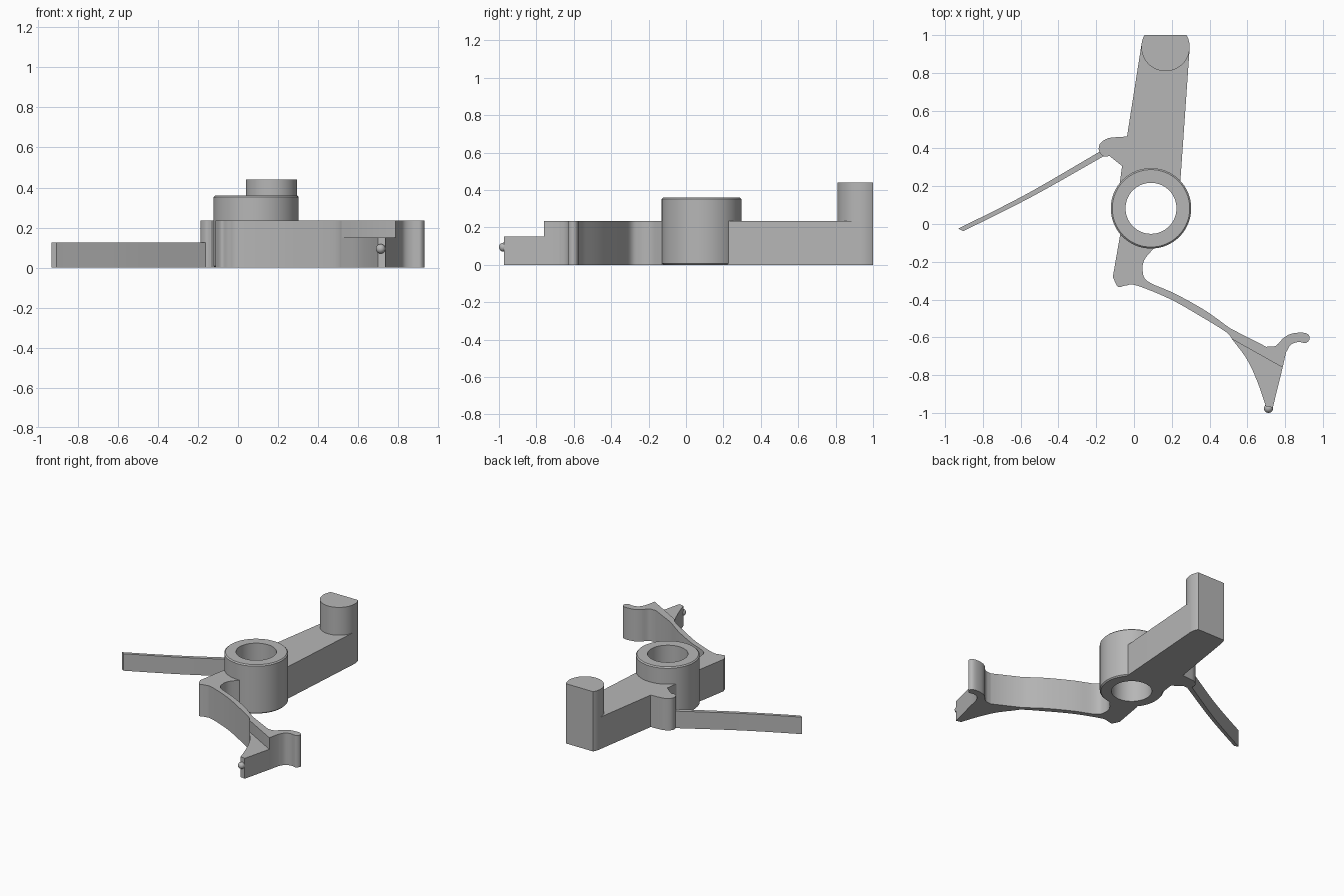
import bpy
import bmesh
from math import atan2, cos, pi, radians, sin
from mathutils import Vector

if "Cube" in bpy.data.objects:
    bpy.data.objects.remove(bpy.data.objects["Cube"])

gray = bpy.data.materials.new("plain gray")
gray.use_nodes = True
color = (0.47, 0.47, 0.47, 1)
gray.diffuse_color = color
gray.node_tree.nodes["Principled BSDF"].inputs["Base Color"].default_value = color

HUB = (0.09, 0.083)
HUB_RADIUS, BORE_RADIUS, BED_RADIUS = 0.213, 0.135, 0.175
ARM_TOP = 0.235


def arc(center, radius, start, end, steps=24):
    """Points along a circle between two angles in degrees."""
    angles = [radians(start + (end - start) * i / steps) for i in range(steps + 1)]
    return [(center[0] + radius * cos(a), center[1] + radius * sin(a)) for a in angles]


def smooth_path(points, steps=6):
    """Smooth curve running through every given point."""
    pts = [Vector(p) for p in points]
    pts = [2 * pts[0] - pts[1]] + pts + [2 * pts[-1] - pts[-2]]
    path = []
    for a, b, c, d in zip(pts, pts[1:], pts[2:], pts[3:]):
        for i in range(steps):
            t = i / steps
            path.append(tuple(b + (c - a) * t / 2
                              + (2 * a - 5 * b + 4 * c - d) * t * t / 2
                              + (3 * b - a - 3 * c + d) * t ** 3 / 2))
    return path + [tuple(pts[-2])]


def finish(obj):
    obj.data.materials.append(gray)
    bpy.ops.object.select_all(action="DESELECT")
    obj.select_set(True)
    bpy.context.view_layer.objects.active = obj
    bpy.ops.object.shade_smooth_by_angle(angle=radians(30))


def to_object(name, bm):
    bmesh.ops.recalc_face_normals(bm, faces=bm.faces)
    mesh = bpy.data.meshes.new(name)
    bm.to_mesh(mesh)
    bm.free()
    obj = bpy.data.objects.new(name, mesh)
    bpy.context.collection.objects.link(obj)
    finish(obj)
    return obj


def extrude_outline(name, outline, bottom, top):
    """Upright prism over a closed outline."""
    bm = bmesh.new()
    face = bm.faces.new([bm.verts.new((x, y, bottom)) for x, y in outline])
    grown = bmesh.ops.extrude_face_region(bm, geom=[face])["geom"]
    verts = [v for v in grown if isinstance(v, bmesh.types.BMVert)]
    bmesh.ops.translate(bm, verts=verts, vec=(0, 0, top - bottom))
    caps = [f for f in bm.faces if len(f.verts) > 4]
    bmesh.ops.triangulate(bm, faces=caps)
    return to_object(name, bm)


def lathe(name, center, profile, segments=64):
    """Ring made by turning a closed radius and height profile."""
    bm = bmesh.new()
    rings = []
    for i in range(segments):
        a = 2 * pi * i / segments
        rings.append([bm.verts.new((center[0] + r * cos(a), center[1] + r * sin(a), z))
                      for r, z in profile])
    for i, ring in enumerate(rings):
        after = rings[(i + 1) % segments]
        for j in range(len(profile)):
            k = (j + 1) % len(profile)
            bm.faces.new((ring[j], ring[k], after[k], after[j]))
    return to_object(name, bm)


# Bored hub with a fine chamfer
chamfer = 0.008
hub_top = 0.36
lathe("hub", HUB, [
    (BORE_RADIUS, 0), (HUB_RADIUS - chamfer, 0), (HUB_RADIUS, chamfer),
    (HUB_RADIUS, hub_top - chamfer), (HUB_RADIUS - chamfer, hub_top),
    (BORE_RADIUS, hub_top)])

# Main arm with side lug, ending in the wall of the hub
post_center, post_radius = (0.167, 0.937), 0.128
cut = radians(0) + atan2(1 - post_center[1], 0.111) * 180 / pi
lug = smooth_path([(-0.09, 0.46), (-0.14, 0.453), (-0.18, 0.425),
                   (-0.185, 0.385), (-0.16, 0.358), (-0.13, 0.36)])
arm = (arc(post_center, post_radius, 0, cut, 6)
       + arc(post_center, post_radius, 180 - cut, 172, 6)
       + [(-0.037, 0.463)] + lug + [(-0.063, 0.307), (-0.075, 0.22)]
       + arc(HUB, BED_RADIUS, 140, 30))
extrude_outline("main_arm", arm, 0, ARM_TOP)

# Upright post, flat on the back
post = arc(post_center, post_radius, 180 - cut, 360 + cut, 48)
extrude_outline("post", post, ARM_TOP, 0.44)

# Thin side blade
blade_upper = smooth_path([(-0.17, 0.39), (-0.5, 0.197), (-0.7, 0.09), (-0.93, -0.024)])
blade_lower = smooth_path([(-0.905, -0.038), (-0.7, 0.063), (-0.49, 0.172), (-0.15, 0.365)])
extrude_outline("side_blade", blade_upper + blade_lower, 0, 0.125)

# Front arm: short tail, curved strip and hooked end
inner_edge = smooth_path([
    (0.105, -0.128), (0.055, -0.19), (0.046, -0.25), (0.075, -0.305),
    (0.215, -0.368), (0.375, -0.457), (0.51, -0.553)])
hook = smooth_path([
    (0.70, -0.65), (0.75, -0.645), (0.79, -0.605), (0.83, -0.582), (0.885, -0.575),
    (0.92, -0.583), (0.93, -0.607), (0.91, -0.63), (0.87, -0.625),
    (0.83, -0.64), (0.805, -0.68)])
outer_edge = smooth_path([
    (0.52, -0.61), (0.487, -0.572), (0.35, -0.487), (0.19, -0.397),
    (0.015, -0.326), (-0.045, -0.326), (-0.085, -0.332), (-0.112, -0.28)])
front_arm = (inner_edge + hook + [(0.787, -0.76)] + outer_edge
             + [(-0.073, -0.055)] + arc(HUB, BED_RADIUS, 220, 275))
extrude_outline("front_arm", front_arm, 0, ARM_TOP)

# Lower pointed foot beyond the step
foot = smooth_path([(0.52, -0.61), (0.6, -0.72), (0.655, -0.84), (0.698, -0.965)])
extrude_outline("pointed_foot", foot + [(0.735, -0.972), (0.787, -0.76)], 0, 0.15)

# Small round nub on the tip
bpy.ops.mesh.primitive_uv_sphere_add(segments=24, ring_count=12, radius=0.024,
                                     location=(0.712, -0.976, 0.094))
bpy.context.object.name = "tip_nub"
finish(bpy.context.object)
